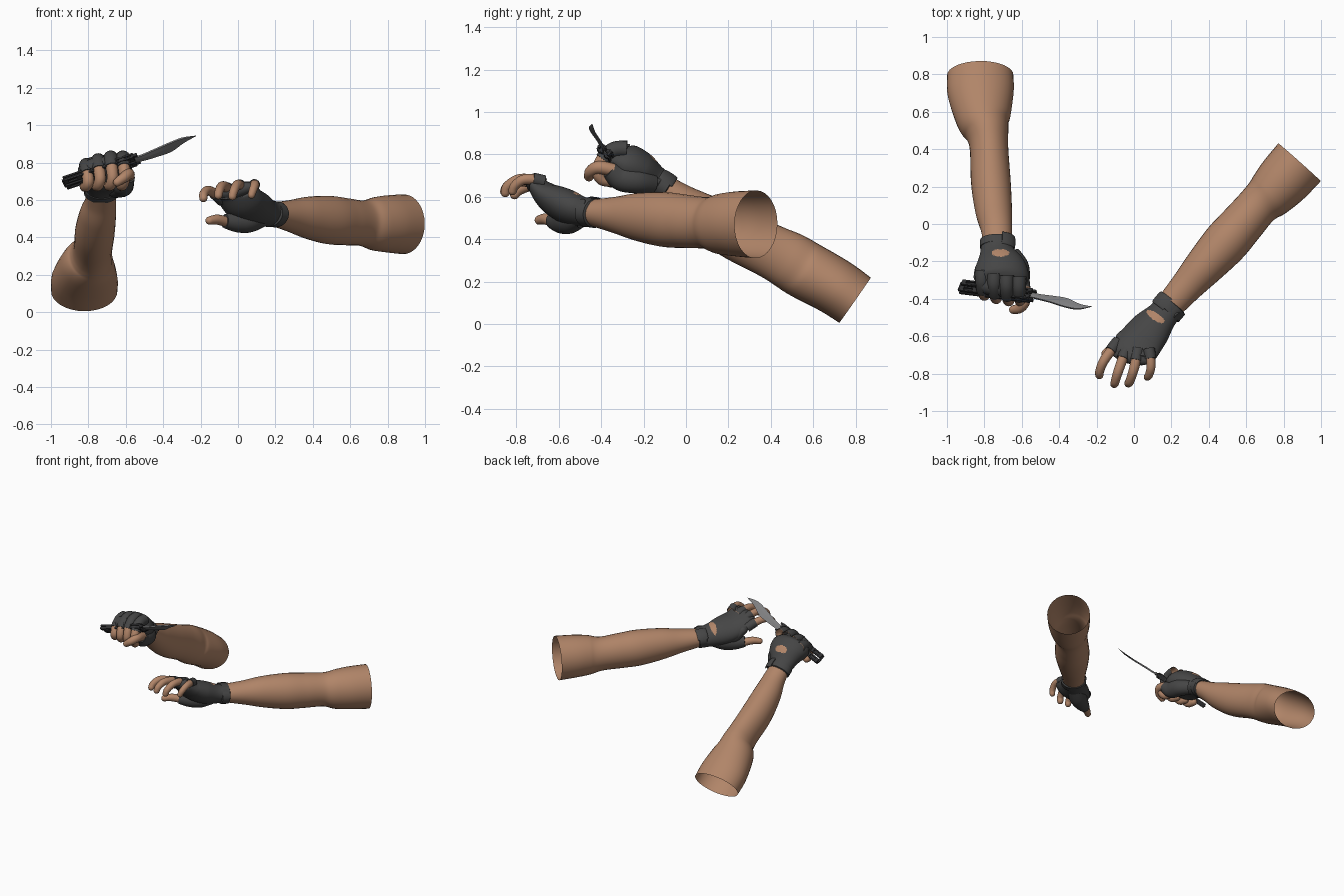
import bpy, bmesh, math
from mathutils import Vector, Matrix

old = bpy.data.objects.get("Cube")
if old:
    bpy.data.objects.remove(old, do_unlink=True)


def material(name, r, g, b):
    m = bpy.data.materials.new(name)
    m.use_nodes = True
    m.diffuse_color = (r, g, b, 1)
    m.node_tree.nodes["Principled BSDF"].inputs["Base Color"].default_value = (r, g, b, 1)
    return m


SKIN = material("skin", 0.44, 0.235, 0.14)
GLOVE = material("glove_fabric", 0.06, 0.06, 0.06)
STEEL = material("blade_steel", 0.22, 0.22, 0.225)
GRIP = material("grip_metal", 0.03, 0.03, 0.032)


def finish(name, bm, mats, smooth=True):
    bmesh.ops.recalc_face_normals(bm, faces=bm.faces[:])
    mesh = bpy.data.meshes.new(name)
    bm.to_mesh(mesh)
    bm.free()
    ob = bpy.data.objects.new(name, mesh)
    bpy.context.collection.objects.link(ob)
    for m in mats:
        mesh.materials.append(m)
    if smooth:
        bpy.ops.object.select_all(action='DESELECT')
        ob.select_set(True)
        bpy.context.view_layer.objects.active = ob
        bpy.ops.object.shade_smooth_by_angle(angle=math.radians(50))


def spline(rows, steps):
    # smooth interpolation through rows of position and radii
    out = []
    for i in range(len(rows) - 1):
        a, b, c, d = (rows[max(i - 1, 0)], rows[i], rows[i + 1], rows[min(i + 2, len(rows) - 1)])
        for k in range(steps):
            t = k / steps
            out.append([0.5 * (2 * q + (r - p) * t + (2 * p - 5 * q + 4 * r - s) * t * t
                               + (3 * q - p - 3 * r + s) * t ** 3)
                        for p, q, r, s in zip(a, b, c, d)])
    return out + [list(rows[-1])]


def loft(name, rows, hint, mats, steps=8, cap=None, sides=24, paint=None):
    # rows are x, y, z, half width along the hint, half thickness
    pts = spline(rows, steps)
    rings = []
    for i, p in enumerate(pts):
        ahead, back = pts[min(i + 1, len(pts) - 1)], pts[max(i - 1, 0)]
        tan = (Vector(ahead[:3]) - Vector(back[:3])).normalized()
        side = Vector(hint)
        side = (side - tan * side.dot(tan)).normalized()
        rings.append((Vector(p[:3]), side, side.cross(tan), p[3], p[4]))
    if cap == "round":
        c, s, n, w, t = rings[-1]
        for a in (0.4, 0.8, 1.15, 1.45):
            rings.append((c + tan * min(w, t) * math.sin(a), s, n, w * math.cos(a), t * math.cos(a)))
    bm = bmesh.new()
    loops = []
    for c, s, n, w, t in rings:
        angles = [2 * math.pi * k / sides for k in range(sides)]
        loops.append([bm.verts.new(c + s * w * math.cos(a) + n * t * math.sin(a)) for a in angles])
    for lo, hi in zip(loops, loops[1:]):
        for k in range(sides):
            j = (k + 1) % sides
            bm.faces.new((lo[k], lo[j], hi[j], hi[k]))
    if cap:
        bm.faces.new(loops[-1])
    bmesh.ops.recalc_face_normals(bm, faces=bm.faces[:])
    if paint:
        for f in bm.faces:
            f.material_index = int(paint(f))
    finish(name, bm, mats)


def opening(center, across, half_long):
    # oval window on the back of the glove
    u = Vector(across).normalized()
    v = Vector((-u.y, u.x))

    def rule(f):
        d = f.calc_center_median().xy - Vector(center)
        return f.normal.z > 0.2 and (d.dot(u) / half_long) ** 2 + (d.dot(v) / 0.02) ** 2 < 1
    return rule


def strap(name, a, b, w, t, hint, start, stop):
    # wrist band with a flat closing tab wrapped over part of it
    a, b = Vector(a), Vector(b)
    rows = [(*a.lerp(b, f), w * k, t * k) for f, k in ((0, 0.87), (0.08, 1), (0.92, 1), (1, 0.87))]
    loft(name, rows, hint, [GLOVE], steps=1)
    axis = (b - a).normalized()
    side = Vector(hint)
    side = (side - axis * side.dot(axis)).normalized()
    up = axis.cross(side)
    path = []
    for k in range(9):
        g = math.radians(start + (stop - start) * k / 8)
        p = a.lerp(b, 0.5) + side * w * math.cos(g) + up * t * math.sin(g)
        path.append((*p, 0.038, 0.006))
    loft(name + "_tab", path, axis, [GLOVE], steps=1, cap="flat", sides=16)


def finger(name, path, hint, r0=0.029, r1=0.022, sleeve=0.3):
    # bare finger with a short glove sleeve round its root
    n = len(path) - 1
    rows = [(*p, r0 + (r1 - r0) * i / n, r0 + (r1 - r0) * i / n) for i, p in enumerate(path)]
    loft(name, rows, hint, [SKIN], cap="round", sides=16)
    pts = spline(rows, 8)
    cut = pts[:int(len(pts) * sleeve)]
    loft(name + "_sleeve", [(*p[:3], p[3] + 0.005, p[4] + 0.005) for p in cut], hint,
         [GLOVE], steps=1, cap="flat", sides=16)


X, Z = (1, 0, 0), (0, 0, 1)
DIAG = (0.75, -0.66, 0)
ROLL = (0.75, -0.66, 0.45)

# Right arm
loft("right_arm", [
    (-0.822, 0.797, 0.112, 0.177, 0.13), (-0.82, 0.70, 0.178, 0.177, 0.134),
    (-0.805, 0.56, 0.255, 0.146, 0.138), (-0.785, 0.485, 0.30, 0.115, 0.135),
    (-0.775, 0.40, 0.343, 0.103, 0.127),
    (-0.765, 0.22, 0.43, 0.106, 0.12), (-0.75, 0.07, 0.52, 0.098, 0.1),
    (-0.735, -0.03, 0.59, 0.083, 0.075), (-0.73, -0.12, 0.655, 0.075, 0.06)], X, [SKIN], sides=32)

# Right fist
loft("right_glove", [
    (-0.73, -0.09, 0.64, 0.084, 0.064), (-0.73, -0.15, 0.68, 0.093, 0.07),
    (-0.717, -0.22, 0.725, 0.134, 0.092), (-0.71, -0.28, 0.75, 0.147, 0.098),
    (-0.71, -0.325, 0.768, 0.132, 0.065)], X, [GLOVE, SKIN], steps=20, cap="round", sides=96,
    paint=opening((-0.715, -0.155), (1, 0), 0.048))
strap("right_wrist_strap", (-0.73, -0.085, 0.637), (-0.73, -0.13, 0.665), 0.094, 0.069, X, 15, 75)
for label, x, y, z in (("little", -0.81, 0.03, -0.04), ("ring", -0.747, 0.012, -0.015),
                       ("middle", -0.68, 0, 0), ("index", -0.615, -0.005, 0.0)):
    # fingers reach the same low line from knuckles of different height
    path = [(x + dx, y + py, pz + z * share) for dx, py, pz, share in (
        (0, -0.275, 0.825, 1), (0, -0.335, 0.82, 1), (0.005, -0.388, 0.775, 0.9),
        (0.01, -0.41, 0.72, 0.5), (0.0, -0.39, 0.682, 0.2), (-0.01, -0.35, 0.675, 0.1))]
    finger("right_" + label + "_finger", path, X, 0.035, 0.027, 0.42)
loft("right_thumb_base", [
    (-0.66, -0.16, 0.66, 0.05, 0.05), (-0.62, -0.23, 0.675, 0.06, 0.058),
    (-0.61, -0.31, 0.692, 0.062, 0.054), (-0.585, -0.365, 0.728, 0.038, 0.036)],
    Z, [GLOVE], cap="flat")
loft("right_thumb", [
    (-0.585, -0.34, 0.725, 0.031, 0.031), (-0.585, -0.41, 0.738, 0.031, 0.031),
    (-0.61, -0.448, 0.72, 0.028, 0.028), (-0.645, -0.458, 0.695, 0.023, 0.023)],
    Z, [SKIN], cap="round", sides=16)

# Left arm
loft("left_arm", [
    (0.885, 0.33, 0.47, 0.152, 0.16), (0.80, 0.235, 0.472, 0.147, 0.153),
    (0.73, 0.16, 0.472, 0.132, 0.142), (0.665, 0.10, 0.476, 0.114, 0.122),
    (0.575, -0.003, 0.484, 0.118, 0.126), (0.485, -0.105, 0.493, 0.122, 0.129),
    (0.373, -0.23, 0.506, 0.106, 0.112), (0.28, -0.335, 0.515, 0.088, 0.085),
    (0.17, -0.46, 0.527, 0.073, 0.058)], DIAG, [SKIN], sides=32)

# Left open hand, rolled with the thumb side low
loft("left_glove", [
    (0.20, -0.43, 0.523, 0.083, 0.064), (0.15, -0.49, 0.53, 0.087, 0.069),
    (0.09, -0.56, 0.553, 0.112, 0.08), (0.035, -0.63, 0.588, 0.122, 0.07),
    (-0.002, -0.69, 0.64, 0.118, 0.046), (-0.01, -0.712, 0.652, 0.11, 0.038)],
    ROLL, [GLOVE, SKIN], steps=20, cap="round", sides=96,
    paint=opening((0.115, -0.495), (0.85, -0.55), 0.057))
strap("left_wrist_strap", (0.207, -0.423, 0.522), (0.167, -0.47, 0.528), 0.09, 0.07, DIAG, 100, 165)
loft("left_strap_button", [(0.222, -0.485, 0.56, 0.026, 0.026), (0.234, -0.496, 0.57, 0.024, 0.024)],
     Z, [GLOVE], steps=1, cap="flat")
finger("left_index_finger", [(-0.085, -0.63, 0.60), (-0.125, -0.68, 0.635), (-0.163, -0.735, 0.65),
                             (-0.183, -0.785, 0.632), (-0.185, -0.808, 0.61)], X)
finger("left_middle_finger", [(-0.035, -0.66, 0.63), (-0.06, -0.72, 0.665), (-0.085, -0.79, 0.674),
                              (-0.10, -0.84, 0.65), (-0.105, -0.855, 0.625)], X)
finger("left_ring_finger", [(0.02, -0.67, 0.655), (0.01, -0.73, 0.678), (-0.005, -0.79, 0.68),
                            (-0.022, -0.84, 0.65), (-0.03, -0.852, 0.62)], X)
finger("left_little_finger", [(0.08, -0.67, 0.67), (0.088, -0.72, 0.682), (0.09, -0.77, 0.679),
                              (0.08, -0.807, 0.652), (0.072, -0.818, 0.627)], X, 0.027, 0.02)
loft("left_thumb_base", [
    (0.13, -0.50, 0.50, 0.045, 0.05), (0.06, -0.55, 0.488, 0.062, 0.062),
    (-0.005, -0.59, 0.482, 0.055, 0.052), (-0.07, -0.63, 0.487, 0.038, 0.036)],
    Z, [GLOVE], cap="flat")
loft("left_thumb_web", [
    (0.05, -0.56, 0.50, 0.055, 0.05), (-0.01, -0.59, 0.535, 0.052, 0.042),
    (-0.06, -0.615, 0.585, 0.042, 0.034)], DIAG, [GLOVE], cap="round")
loft("left_thumb", [
    (-0.05, -0.615, 0.48, 0.029, 0.029), (-0.11, -0.66, 0.495, 0.027, 0.027),
    (-0.152, -0.692, 0.49, 0.022, 0.022)], Z, [SKIN], cap="round", sides=16)

# Knife frame: along the grip, across the blade, out of its flat
butt, pivot = Vector((-0.925, -0.335, 0.69)), Vector((-0.55, -0.383, 0.817))
along = (pivot - butt).normalized()
across = Vector((0.37, 0.71, -0.57))
across = (across - along * across.dot(along)).normalized()
out = along.cross(across)
frame = Matrix((along, across, out)).transposed().to_4x4()
length = (pivot - butt).length


def box(bm, u, v, w, su, sv, sw):
    pos = Matrix.Translation(butt + along * u + across * v + out * w)
    bmesh.ops.create_cube(bm, size=1, matrix=pos @ frame @ Matrix.Diagonal((su, sv, sw, 1)))


# Two slotted grip bars with pivot pins and a latch
for label, s in (("upper", -1), ("lower", 1)):
    bm = bmesh.new()
    v = s * 0.022
    box(bm, length / 2, v, 0, length, 0.02, 0.014)
    for face in (-1, 1):
        w = face * 0.011
        for rail in (-1, 1):
            box(bm, length / 2, v + rail * 0.012, w, length, 0.009, 0.011)
        for k in range(6):
            box(bm, 0.012 + k * (length - 0.024) / 5, v, w, 0.024, 0.028, 0.011)
    pin = Matrix.Translation(butt + along * (length - 0.012) + across * v)
    bmesh.ops.create_cone(bm, cap_ends=True, segments=12, radius1=0.011, radius2=0.011,
                          depth=0.042, matrix=pin @ frame)
    box(bm, length + 0.005, s * 0.03, 0, 0.03, 0.012, 0.02)
    finish(label + "_grip_bar", bm, [GRIP], smooth=False)
bm = bmesh.new()
box(bm, -0.002, 0, 0, 0.014, 0.055, 0.012)
finish("grip_latch", bm, [GRIP], smooth=False)

# Curved blade, thick at the spine and sharp at the edge
spine = [(-0.57, -0.388, 0.826), (-0.52, -0.40, 0.838), (-0.45, -0.418, 0.868), (-0.37, -0.443, 0.903),
         (-0.30, -0.455, 0.93), (-0.225, -0.442, 0.944)]
edge = [(-0.56, -0.362, 0.798), (-0.50, -0.375, 0.81), (-0.43, -0.384, 0.831), (-0.355, -0.397, 0.858),
        (-0.29, -0.427, 0.904), (-0.223, -0.441, 0.942)]
bm = bmesh.new()
rows = []
for a, b in zip(spline(spine, 4), spline(edge, 4)):
    a, b = Vector(a), Vector(b)
    mid = a.lerp(b, 0.45)
    half = out * 0.005 * min(1, (b - a).length / 0.04)
    rows.append([bm.verts.new(p) for p in (a + half, mid + half * 0.8, b, mid - half * 0.8, a - half)])
for lo, hi in zip(rows, rows[1:]):
    for k in range(5):
        j = (k + 1) % 5
        bm.faces.new((lo[k], lo[j], hi[j], hi[k]))
bm.faces.new(rows[0])
bm.faces.new(rows[-1])
finish("knife_blade", bm, [STEEL], smooth=False)
